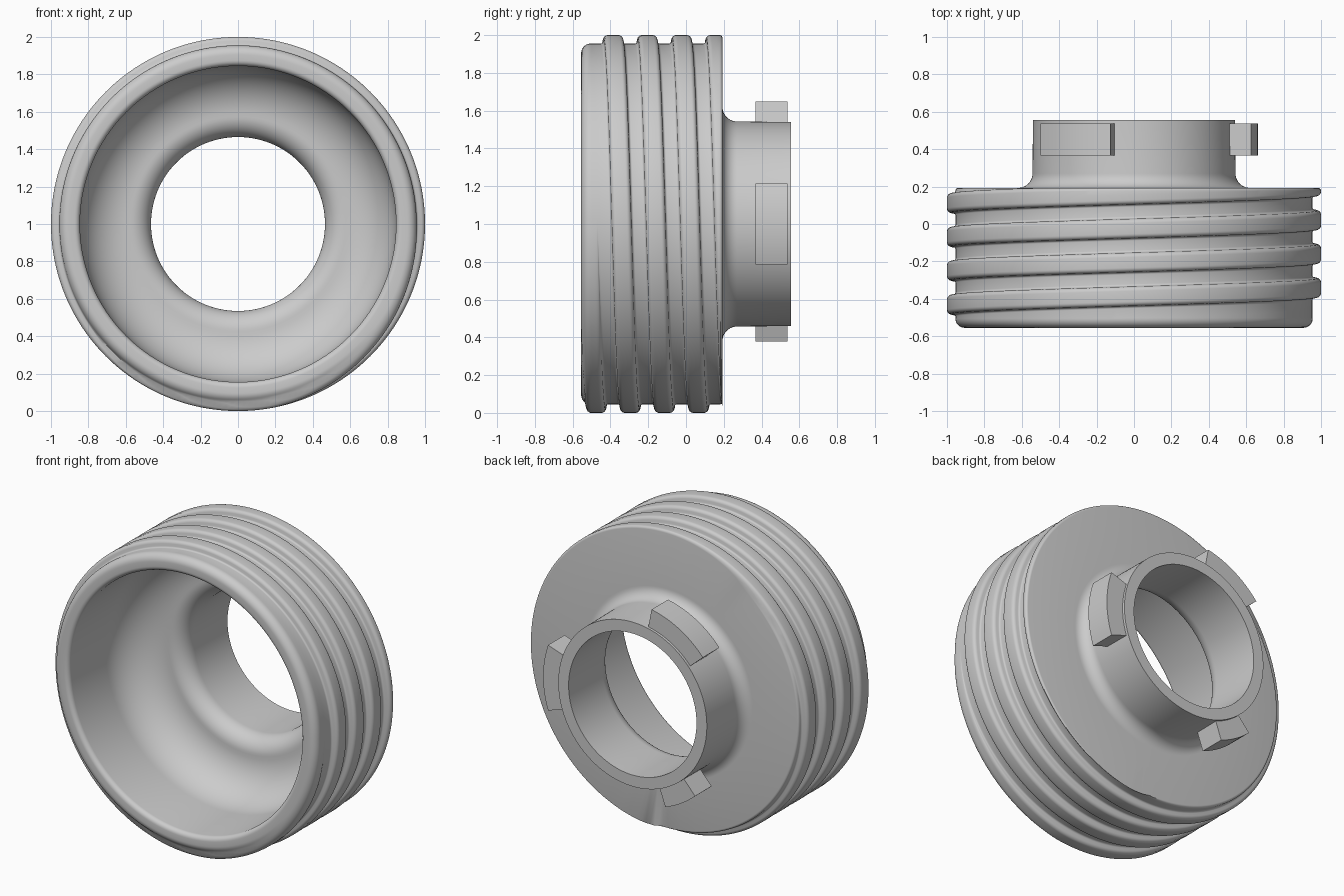
import bpy, bmesh, math

if "Cube" in bpy.data.objects:
    bpy.data.objects.remove(bpy.data.objects["Cube"], do_unlink=True)

SEGMENTS = 192
AXIS_Z = 1.0
BODY_R, RIDGE_H, PITCH, FIRST_RIDGE = 0.955, 0.045, 0.181, -0.386
FRONT, SHOULDER, BACK = -0.555, 0.193, 0.555
NECK_R, BORE_R, CAVITY_R = 0.54, 0.465, 0.845

grey = bpy.data.materials.new("plain grey")
grey.use_nodes = True
colour = (0.6, 0.6, 0.6, 1)
grey.diffuse_color = colour
grey.node_tree.nodes["Principled BSDF"].inputs["Base Color"].default_value = colour


def arc(y, r, radius, start, end, steps):
    """Points (y, r) on a fillet; 0 degrees is outward, 90 is toward the back."""
    points = []
    for i in range(steps + 1):
        a = math.radians(start + (end - start) * i / steps)
        points.append((y + radius * math.sin(a), r + radius * math.cos(a)))
    return points


# Half of the thread section: flat crest, rounded shoulder, small root fillet
SECTION = [(0, RIDGE_H)] + arc(0.028, RIDGE_H - 0.024, 0.024, 0, 80, 5)
SECTION += arc(0.065, 0.012, 0.012, -100, -180, 4)


def ridge(y, turn):
    """Height of the helical thread at a depth and a fraction of a turn."""
    count = round((y - FIRST_RIDGE) / PITCH - turn)
    offset = abs(y - FIRST_RIDGE - PITCH * (count + turn))
    fade = min(max((count + turn + 0.75) / 0.22, 0), 1)
    for (o1, h1), (o2, h2) in zip(SECTION, SECTION[1:]):
        if offset <= o2:
            return fade * (h1 + (h2 - h1) * (offset - o1) / (o2 - o1))
    return 0


def finish(name, bm):
    bmesh.ops.recalc_face_normals(bm, faces=bm.faces)
    mesh = bpy.data.meshes.new(name)
    bm.to_mesh(mesh)
    bm.free()
    mesh.materials.append(grey)
    obj = bpy.data.objects.new(name, mesh)
    bpy.context.collection.objects.link(obj)
    bpy.ops.object.select_all(action='DESELECT')
    obj.select_set(True)
    bpy.context.view_layer.objects.active = obj
    bpy.ops.object.shade_smooth_by_angle(angle=math.radians(40))


# Rounded corners of the threaded wall; rows between them follow the helix
rim, corner = 0.05, 0.015
wall_start, wall_end = FRONT + rim, SHOULDER - corner
front_corner = arc(wall_start, BODY_R - rim, rim, -90, 0, 10)
back_corner = arc(wall_end, BODY_R - corner, corner, 0, 90, 4)
offsets = [-o for o, h in reversed(SECTION)] + [o for o, h in SECTION[1:]]
helix_rows = [FIRST_RIDGE + PITCH * count + o
              for count in range(-3, 5) for o in offsets]

# Shoulder, neck, bore and bell-shaped cavity, back round to the front lip
inner = arc(0.27, 0.62, 0.27 - SHOULDER, -90, -180, 10)
inner += [(BACK, NECK_R), (BACK, BORE_R)]
flare_y, flare_r = 0.21, 0.575
flare = flare_r - BORE_R
inner += arc(flare_y, flare_r, flare, -180, -90, 12)
bell = CAVITY_R - flare_r
inner += arc(flare_y - flare - bell, flare_r, bell, 90, 0, 18)[1:]
lip = 0.03
inner += arc(FRONT + lip, CAVITY_R + lip, lip, -180, -90, 6)

# Sweep the closed section around the y axis, one column per step
bm = bmesh.new()
columns = []
for s in range(SEGMENTS + 1):
    turn = s / SEGMENTS
    wall = [(min(max(y + PITCH * turn, wall_start), wall_end), BODY_R)
            for y in helix_rows]
    outer = [(y, r + ridge(y, turn)) for y, r in front_corner + wall + back_corner]
    a = turn * math.tau
    columns.append([bm.verts.new((r * math.sin(a), y, AXIS_Z + r * math.cos(a)))
                    for y, r in outer + inner])
for p, q in zip(columns, columns[1:]):
    for i in range(len(p)):
        n = (i + 1) % len(p)
        bm.faces.new((p[i], q[i], q[n], p[n]))
bmesh.ops.remove_doubles(bm, verts=bm.verts, dist=0.00002)
finish("threaded_adapter_body", bm)


# Bayonet lugs: curved blocks around the neck
def lug(name, start, end, steps=12):
    bm = bmesh.new()
    sections = []
    for i in range(steps + 1):
        a = math.radians(start + (end - start) * i / steps)
        sections.append([bm.verts.new((r * math.cos(a), y, AXIS_Z + r * math.sin(a)))
                         for r, y in ((0.53, 0.367), (0.662, 0.367),
                                      (0.662, 0.538), (0.53, 0.538))])
    for p, q in zip(sections, sections[1:]):
        for k in range(4):
            n = (k + 1) % 4
            bm.faces.new((p[k], p[n], q[n], q[k]))
    bm.faces.new(sections[0])
    bm.faces.new(sections[-1])
    finish(name, bm)


lug("left_lug", -19, 19)
lug("upper_lug", 101, 139)
lug("lower_lug", 228, 250)
